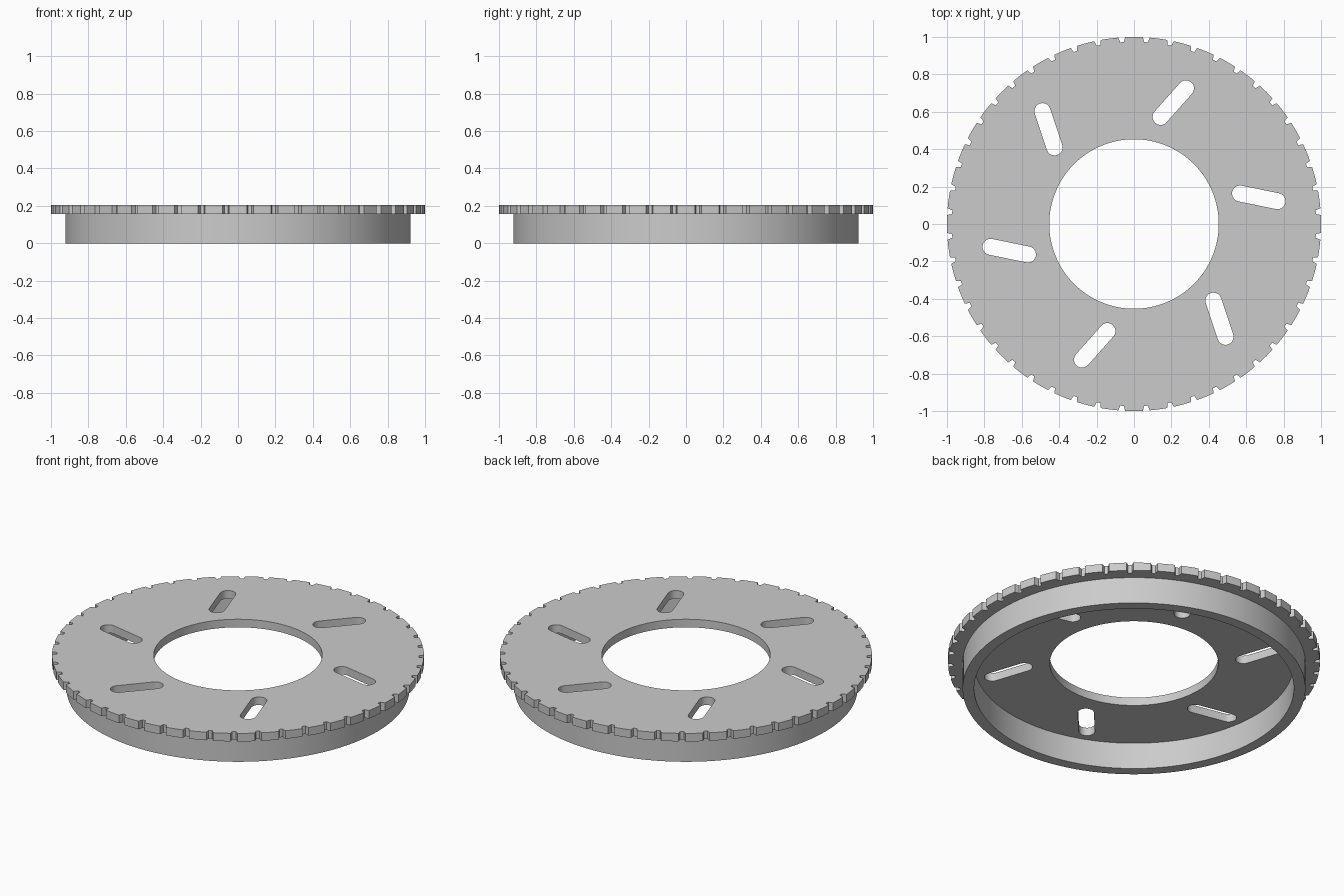
import bpy
import bmesh
from math import cos, sin, pi, radians, atan2
from mathutils import Vector, Matrix

cube = bpy.data.objects.get("Cube")
if cube:
    bpy.data.objects.remove(cube, do_unlink=True)

RIM, HOLE = 1.0, 0.453
TOP, UNDERSIDE = 0.205, 0.157
TEETH, SLOTS = 48, 6

grey = bpy.data.materials.new("plain_grey")
grey.use_nodes = True
colour = (0.6, 0.6, 0.6, 1)
grey.diffuse_color = colour
grey.node_tree.nodes["Principled BSDF"].inputs["Base Color"].default_value = colour


def polar(r, a):
    return Vector((r * cos(a), r * sin(a)))


def circle(r, n=128):
    return [polar(r, 2 * pi * i / n) for i in range(n)]


def toothed_rim():
    # Each pitch is a gently rounded tooth followed by a tapered notch
    step = 2 * pi / TEETH
    points = []
    for i in range(TEETH):
        mid = step * i
        edge = step / 2 - 0.018
        points += [polar(RIM, mid + t * edge) for t in (-1, 0, 1)]
        points += [polar(RIM - 0.026, mid + step / 2 + d) for d in (-0.01, 0.01)]
    return points


def slot(inner, outer, r, n=10):
    heading = atan2(outer.y - inner.y, outer.x - inner.x)
    points = []
    for centre, start in ((outer, heading - pi / 2), (inner, heading + pi / 2)):
        points += [centre + polar(r, start + pi * i / n) for i in range(n + 1)]
    return points


def extruded(name, outlines, z0, z1):
    # Filled flat profile with holes, given thickness and turned into a mesh
    curve = bpy.data.curves.new(name, "CURVE")
    curve.dimensions = "2D"
    curve.fill_mode = "BOTH"
    curve.extrude = (z1 - z0) / 2
    for outline in outlines:
        spline = curve.splines.new("POLY")
        spline.points.add(len(outline) - 1)
        for point, p in zip(spline.points, outline):
            point.co = (p.x, p.y, 0, 1)
        spline.use_cyclic_u = True
    obj = bpy.data.objects.new(name, curve)
    bpy.context.collection.objects.link(obj)
    bpy.ops.object.select_all(action="DESELECT")
    obj.select_set(True)
    bpy.context.view_layer.objects.active = obj
    bpy.ops.object.convert(target="MESH")
    obj = bpy.context.object
    obj.name = name
    bm = bmesh.new()
    bm.from_mesh(obj.data)
    bmesh.ops.remove_doubles(bm, verts=bm.verts, dist=0.0001)
    bmesh.ops.recalc_face_normals(bm, faces=bm.faces)
    bmesh.ops.translate(bm, verts=bm.verts, vec=(0, 0, (z0 + z1) / 2))
    bm.to_mesh(obj.data)
    bm.free()
    obj.data.materials.clear()
    obj.data.materials.append(grey)
    bpy.ops.object.shade_smooth_by_angle(angle=radians(25))


# Notched disc with a central hole and six slanted slots
base_slot = slot(Vector((0.567, 0.163)), Vector((0.767, 0.122)), 0.043)
slots = [[Matrix.Rotation(2 * pi * k / SLOTS, 2) @ p for p in base_slot]
         for k in range(SLOTS)]
extruded("notched_disc", [toothed_rim(), circle(HOLE)] + slots, UNDERSIDE, TOP)

# Skirt ring hanging below the disc
extruded("skirt_ring", [circle(0.922), circle(0.86)], 0, UNDERSIDE + 0.01)
